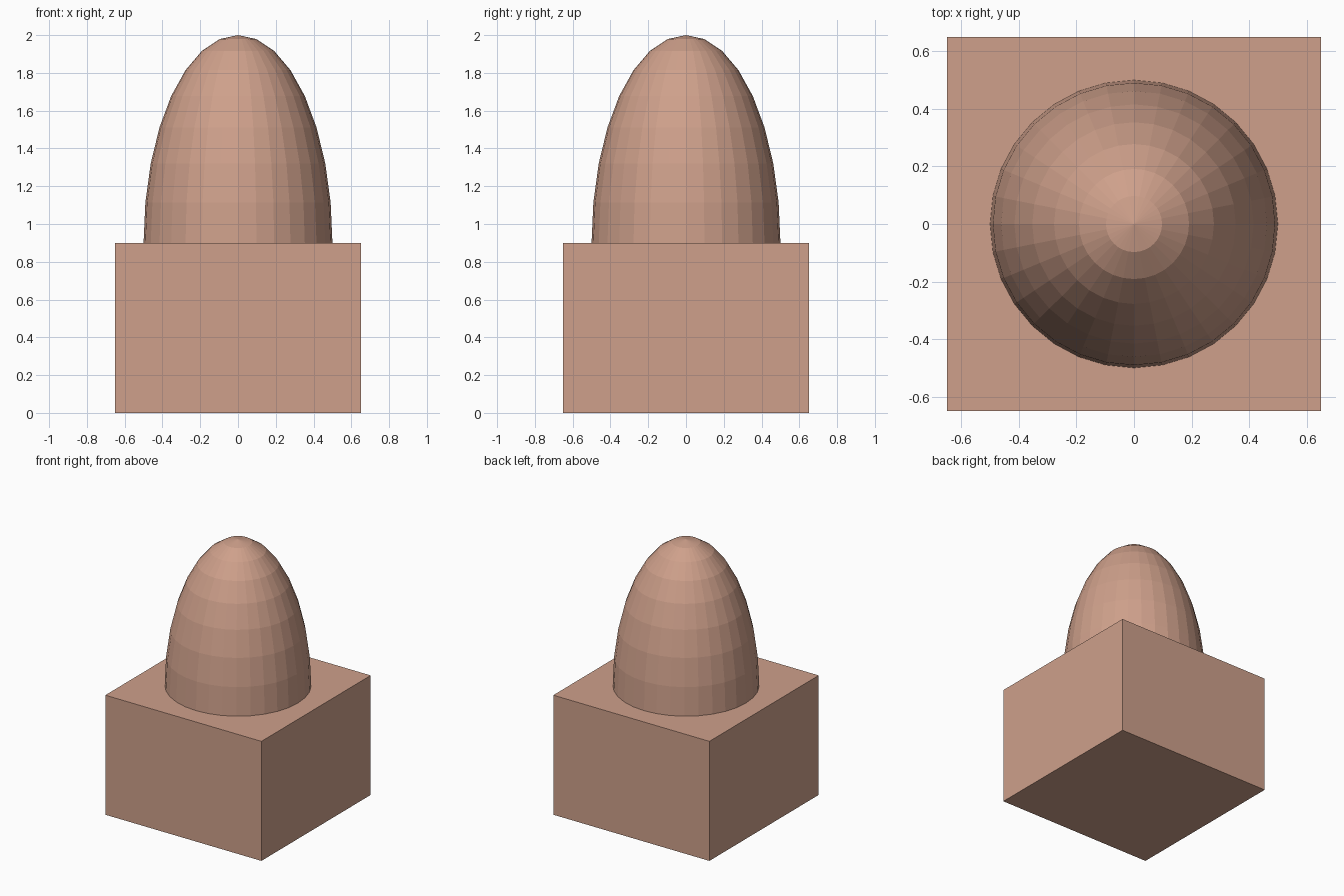
import bpy
import bmesh
from mathutils import Matrix

cube = bpy.data.objects.get("Cube")
if cube:
    bpy.data.objects.remove(cube, do_unlink=True)

BASE_SIZE, BASE_HEIGHT = 1.30, 0.90
DOME_RADIUS, DOME_HEIGHT = 0.50, 1.10

# Single clay colour
clay = bpy.data.materials.new("clay")
clay.use_nodes = True
colour = (0.62, 0.352, 0.258, 1.0)
clay.diffuse_color = colour
clay.node_tree.nodes["Principled BSDF"].inputs["Base Color"].default_value = colour


def add_part(name, bm):
    mesh = bpy.data.meshes.new(name)
    bm.to_mesh(mesh)
    bm.free()
    mesh.materials.append(clay)
    part = bpy.data.objects.new(name, mesh)
    bpy.context.collection.objects.link(part)
    return part


# Square base block
bm = bmesh.new()
bmesh.ops.create_cube(bm, size=1.0)
bmesh.ops.scale(bm, vec=(BASE_SIZE, BASE_SIZE, BASE_HEIGHT), verts=bm.verts)
bmesh.ops.translate(bm, vec=(0, 0, BASE_HEIGHT / 2), verts=bm.verts)
add_part("base_block", bm)

# Flat-shaded dome: the upper half of a stretched sphere
bm = bmesh.new()
stretch = Matrix.Diagonal((DOME_RADIUS, DOME_RADIUS, DOME_HEIGHT, 1))
bmesh.ops.create_uvsphere(bm, u_segments=32, v_segments=16, radius=1.0, matrix=stretch)
lower = [v for v in bm.verts if v.co.z < -0.001]
bmesh.ops.delete(bm, geom=lower, context='VERTS')
bmesh.ops.translate(bm, vec=(0, 0, BASE_HEIGHT), verts=bm.verts)
add_part("dome", bm)
